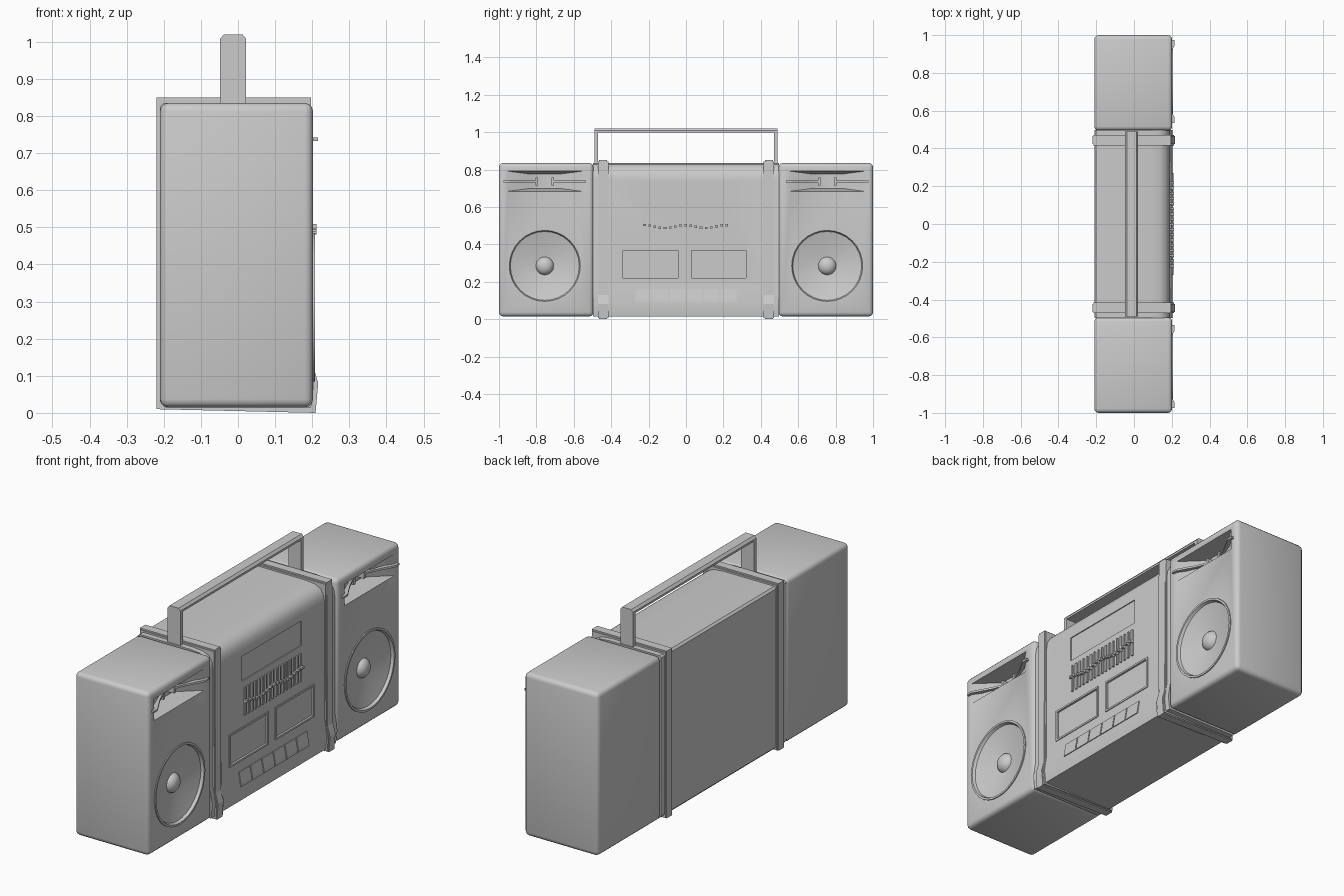
import bpy, bmesh, math

if "Cube" in bpy.data.objects:
    bpy.data.objects.remove(bpy.data.objects["Cube"])


def finish(name, bm, bevel=0.0, segs=2):
    bmesh.ops.recalc_face_normals(bm, faces=bm.faces[:])
    me = bpy.data.meshes.new(name)
    bm.to_mesh(me)
    bm.free()
    ob = bpy.data.objects.new(name, me)
    bpy.context.collection.objects.link(ob)
    if bevel:
        m = ob.modifiers.new("bevel", "BEVEL")
        m.width, m.segments = bevel, segs
        apply(ob, m)
    return ob


def activate(ob):
    bpy.ops.object.select_all(action='DESELECT')
    ob.select_set(True)
    bpy.context.view_layer.objects.active = ob


def apply(ob, m):
    activate(ob)
    bpy.ops.object.modifier_apply(modifier=m.name)


def smooth(ob, deg=35):
    activate(ob)
    bpy.ops.object.shade_smooth_by_angle(angle=math.radians(deg))


def loft(name, loops, bevel=0.0, segs=2):
    """Solid between two matching loops of points."""
    bm = bmesh.new()
    a, b = [[bm.verts.new(p) for p in lp] for lp in loops]
    n = len(a)
    bm.faces.new(a)
    bm.faces.new(b)
    for i in range(n):
        bm.faces.new((a[i], a[(i + 1) % n], b[(i + 1) % n], b[i]))
    return finish(name, bm, bevel, segs)


def prism(name, pts, y0, y1, bevel=0.0):
    return loft(name, [[(x, y, z) for x, z in pts] for y in (y0, y1)], bevel)


def rect(x, y0, y1, z0, z1):
    return [(x, y0, z0), (x, y1, z0), (x, y1, z1), (x, y0, z1)]


def box(name, x0, x1, y0, y1, z0, z1, bevel=0.0, segs=2):
    return loft(name, [rect(x0, y0, y1, z0, z1), rect(x1, y0, y1, z0, z1)], bevel, segs)


def lathe(name, prof, cy, cz, sides=32):
    """Spin (radius, x) points about an axis along x."""
    bm = bmesh.new()
    rings = []
    for r, x in prof:
        if r == 0:
            rings.append([bm.verts.new((x, cy, cz))] * sides)
        else:
            rings.append([bm.verts.new((x, cy + r * math.cos(t), cz + r * math.sin(t)))
                          for t in (2 * math.pi * k / sides for k in range(sides))])
    for a, b in zip(rings, rings[1:]):
        for i in range(sides):
            j = (i + 1) % sides
            bm.faces.new(list(dict.fromkeys((a[i], a[j], b[j], b[i]))))
    return finish(name, bm)


def cut(ob, cutter):
    m = ob.modifiers.new("cut", "BOOLEAN")
    m.operation, m.object = 'DIFFERENCE', cutter
    apply(ob, m)
    bpy.data.objects.remove(cutter)


def frame(name, x0, x1, y0, y1, z0, z1, t):
    """Thin raised rectangular border on the front face."""
    ob = box(name, x0, x1, y0, y1, z0, z1)
    cut(ob, box("hole", x0 - .1, x1 + .1, y0 + t, y1 - t, z0 + t, z1 - t))


# Centre body with rounded top front and key ledge at the bottom
body = [(-.21, .03), (-.195, .015), (.197, .015), (.205, .08), (.191, .165), (.191, .75),
        (.186, .785), (.168, .815), (.135, .83), (.08, .835), (-.2, .835), (-.21, .825)]
centre = prism("centre_body", body, -.497, .497)
cut(centre, box("hole", .186, .3, -.24, .23, .605, .73))
for y0 in (-.345, .02):
    cut(centre, box("hole", .185, .3, y0, y0 + .31, .21, .375))
smooth(centre)

# Cassette doors
for i, y0 in enumerate((-.345, .02)):
    frame(f"cassette_frame_{i}", .185, .195, y0, y0 + .31, .21, .375, .009)
    box(f"cassette_door_{i}", .18, .188, y0 + .012, y0 + .298, .222, .363)

# Equaliser sliders
for i in range(17):
    y = -.222 + i * .0275
    box(f"slider_track_{i}", .185, .199, y - .005, y + .005, .43, .57)
    z = .495 + .008 * math.cos(i * .8)
    box(f"slider_knob_{i}", .19, .211, y - .007, y + .007, z - .006, z + .006)

# Tape keys on the ledge
for i in range(6):
    y = -.27 + i * .091
    prism(f"tape_key_{i}", [(.185, .09), (.208, .09), (.206, .105), (.196, .16), (.185, .16)],
          y, y + .085)

for side, s in (("left", -1), ("right", 1)):
    def span(a, b):
        return sorted((s * a, s * b))

    # Speaker cabinet with softened edges
    cab = box(f"speaker_cabinet_{side}", -.21, .202, *span(.495, 1.0), .015, .835, .022, 3)
    c = s * .755

    # Flared horn recess and round speaker opening
    cut(cab, loft("horn_cut", [rect(.22, c - .225, c + .225, .68, .795),
                               rect(.115, c - .075, c + .075, .70, .775)]))
    cut(cab, lathe("round_cut", [(0, .14), (.19, .14), (.19, .3), (0, .3)], c, .285))
    smooth(cab)

    # Speaker ring, cone and dome
    smooth(lathe(f"speaker_cone_{side}",
                 [(.2, .19), (.2, .207), (.19, .207), (.184, .193), (.12, .176), (.048, .165),
                  (.044, .175), (.032, .187), (.016, .193), (0, .195)], c, .285))

    # Horn vanes sweeping inwards with small end plates
    for k, d in enumerate((-1, 1)):
        def pts(z):
            return [(.126, c + d * .04, z), (.140, c + d * .04, z), (.165, c + d * .1, z),
                    (.215, c + d * .19, z), (.215, c + d * .22, z), (.198, c + d * .22, z),
                    (.15, c + d * .1, z)]
        loft(f"horn_vane_{side}_{k}", [pts(.732), pts(.742)])
        y = c + d * .042
        box(f"horn_plate_{side}_{k}", .11, .148, y - .007, y + .007, .715, .758)

    # Strap band wrapped round the body, with a raised centre rib
    strap = [(-.214, .014), (.206, .006), (.211, .08), (.198, .13), (.195, .843), (-.214, .843)]
    rib = [(-.219, .01), (.209, .0), (.216, .08), (.202, .13), (.197, .85), (-.219, .85)]
    prism(f"strap_{side}", strap, *span(.415, .47))
    prism(f"strap_rib_{side}", rib, *span(.423, .466))

    # Handle post
    box(f"handle_post_{side}", -.048, .022, *span(.47, .49), .80, 1.005)

# Handle bar with chamfered top
prism("handle_bar", [(-.048, .998), (.022, .998), (.022, 1.008), (.012, 1.02),
                     (-.038, 1.02), (-.048, 1.008)], -.49, .49)
